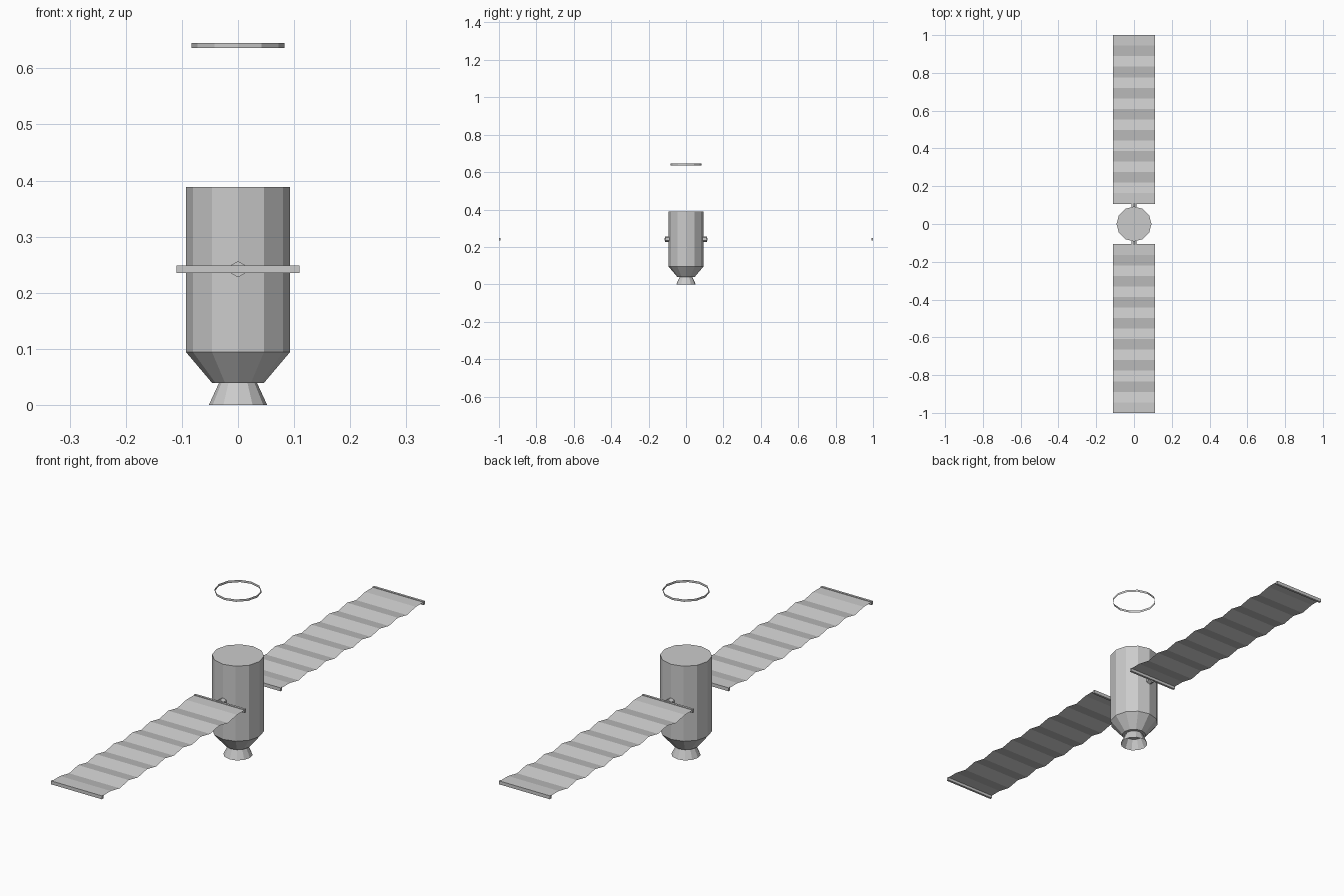
import bpy, bmesh, math
from mathutils import Matrix

cube = bpy.data.objects.get("Cube")
if cube:
    bpy.data.objects.remove(cube, do_unlink=True)

grey = bpy.data.materials.new("light_grey")
grey.use_nodes = True
grey.diffuse_color = (0.6, 0.6, 0.6, 1)
grey.node_tree.nodes["Principled BSDF"].inputs["Base Color"].default_value = (0.6, 0.6, 0.6, 1)

SIDES = 12
MID_Z = 0.242      # height of the panel axis
HALF_W = 0.11      # half width of a panel
INNER, OUTER = 0.107, 1.0


def finish(name, bm):
    mesh = bpy.data.meshes.new(name)
    bm.to_mesh(mesh)
    bm.free()
    mesh.materials.append(grey)
    obj = bpy.data.objects.new(name, mesh)
    bpy.context.collection.objects.link(obj)
    return obj


def lathe(name, profile, cap_bottom=False, cap_top=False):
    """Turn (radius, z) pairs around z as flat-sided rings."""
    bm = bmesh.new()
    rings = []
    for r, z in profile:
        angles = [2 * math.pi * i / SIDES for i in range(SIDES)]
        rings.append([bm.verts.new((r * math.cos(a), r * math.sin(a), z)) for a in angles])
    for low, high in zip(rings, rings[1:]):
        for i in range(SIDES):
            j = (i + 1) % SIDES
            bm.faces.new((low[i], low[j], high[j], high[i]))
    if cap_bottom:
        bm.faces.new(rings[0][::-1])
    if cap_top:
        bm.faces.new(rings[-1])
    return finish(name, bm)


def bar(name, y, depth=0.009, height=0.0135):
    bm = bmesh.new()
    size = Matrix.Diagonal((2 * HALF_W, depth, height, 1))
    bmesh.ops.create_cube(bm, size=1, matrix=Matrix.Translation((0, y, MID_Z)) @ size)
    return finish(name, bm)


def boom(name, side):
    # six-sided stub joining the hull to a panel
    bm = bmesh.new()
    place = Matrix.Translation((0, side * 0.096, MID_Z)) @ Matrix.Rotation(math.pi / 2, 4, 'X')
    bmesh.ops.create_cone(bm, cap_ends=True, segments=6, radius1=0.0145, radius2=0.0145,
                          depth=0.03, matrix=place)
    # keep a corner of the hexagon pointing straight up
    top = max(v.co.z for v in bm.verts) - MID_Z
    if top < 0.014:
        bmesh.ops.rotate(bm, verts=bm.verts, cent=(0, 0, MID_Z),
                         matrix=Matrix.Rotation(math.pi / 6, 3, 'Y'))
    return finish(name, bm)


def panel(name, side, folds=16):
    # thin pleated sheet with a flat strip at each end
    bm = bmesh.new()
    rows = []
    for i in range(folds + 1):
        y = side * (INNER + (OUTER - INNER) * i / folds)
        low = i % 2 == 0 and 0 < i < folds
        z = MID_Z + (-0.0065 if low else 0.0045)
        rows.append([bm.verts.new((x, y, z)) for x in (-HALF_W, HALF_W)])
    for a, b in zip(rows, rows[1:]):
        quad = (a[0], a[1], b[1], b[0])
        bm.faces.new(quad if side > 0 else quad[::-1])
    return finish(name, bm)


# Hull, engine bell and floating ring
lathe("hull", [(0.046, 0.039), (0.0925, 0.094), (0.0925, 0.388)], True, True)
lathe("engine_bell", [(0.052, 0), (0.034, 0.039)])
lathe("docking_ring", [(0.083, 0.636), (0.083, 0.645)])

# Solar wings, front and back
for side, label in ((-1, "front"), (1, "back")):
    boom(label + "_boom", side)
    panel(label + "_solar_panel", side)
    bar(label + "_inner_bar", side * (INNER + 0.0045))
    bar(label + "_outer_bar", side * (OUTER - 0.0045))
